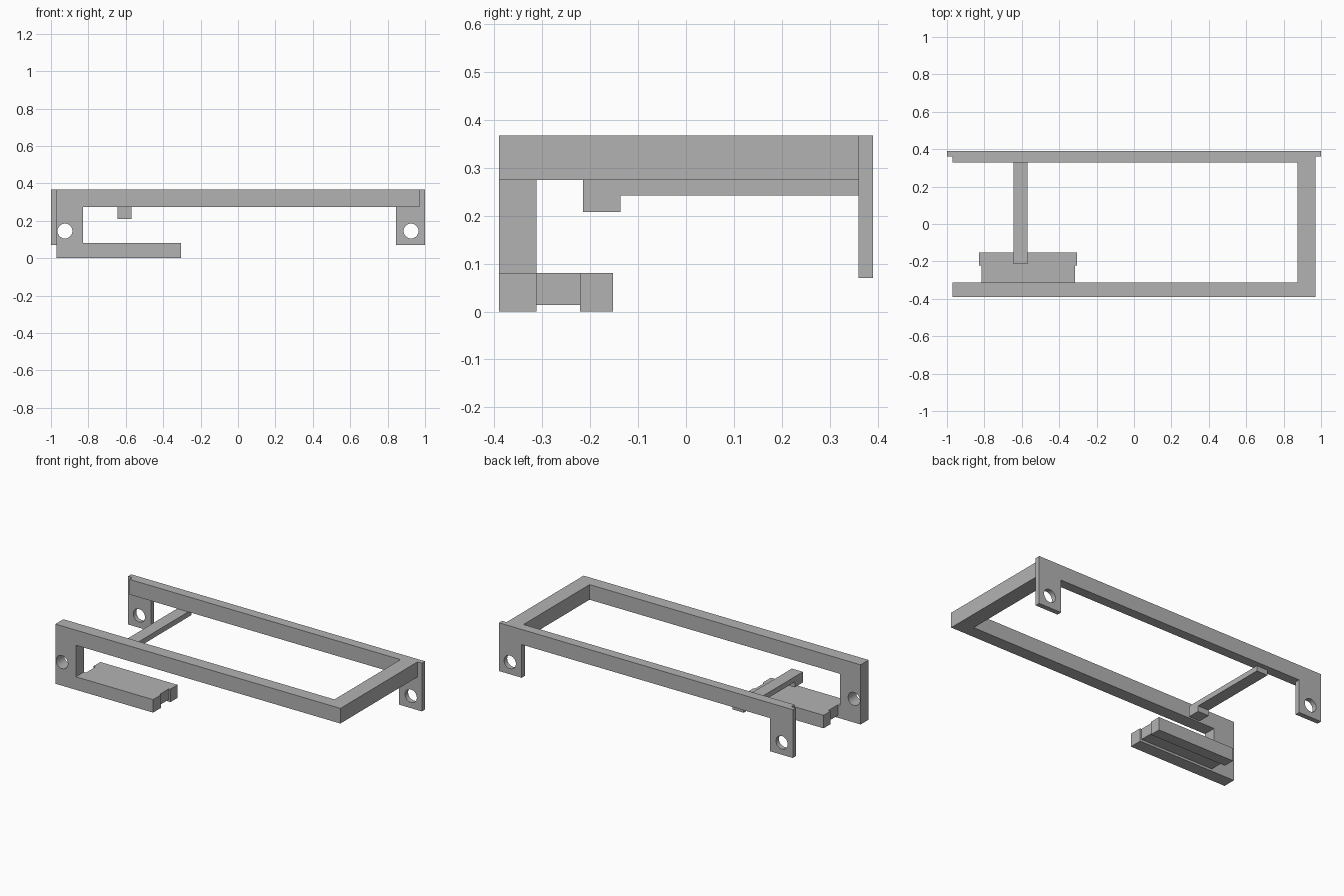
import bpy
import bmesh
import math

cube = bpy.data.objects.get("Cube")
if cube:
    bpy.data.objects.remove(cube, do_unlink=True)

grey = bpy.data.materials.new("plain grey")
grey.use_nodes = True
color = (0.45, 0.45, 0.45, 1)
grey.diffuse_color = color
grey.node_tree.nodes["Principled BSDF"].inputs["Base Color"].default_value = color

BAR_LOW, BAR_TOP = 0.274, 0.367
HOLE_X, HOLE_Z, HOLE_R = 0.925, 0.145, 0.04


def extrude_profile(name, points, y0, y1):
    """Extrude a front (x, z) outline along y."""
    bm = bmesh.new()
    face = bm.faces.new([bm.verts.new((x, y0, z)) for x, z in points])
    new = bmesh.ops.extrude_face_region(bm, geom=[face])["geom"]
    verts = [v for v in new if isinstance(v, bmesh.types.BMVert)]
    bmesh.ops.translate(bm, verts=verts, vec=(0, y1 - y0, 0))
    bmesh.ops.recalc_face_normals(bm, faces=bm.faces)
    mesh = bpy.data.meshes.new(name)
    bm.to_mesh(mesh)
    bm.free()
    mesh.materials.append(grey)
    obj = bpy.data.objects.new(name, mesh)
    bpy.context.collection.objects.link(obj)
    return obj


def box(name, x, y, z):
    outline = [(x[0], z[0]), (x[1], z[0]), (x[1], z[1]), (x[0], z[1])]
    return extrude_profile(name, outline, *y)


def drill(obj, x, y):
    """Cut a round bolt hole through a plate."""
    count = 32
    circle = [(x + HOLE_R * math.cos(math.tau * i / count),
               HOLE_Z + HOLE_R * math.sin(math.tau * i / count)) for i in range(count)]
    cutter = extrude_profile("hole_cutter", circle, y - 0.1, y + 0.1)
    cutter.hide_render = True
    cutter.hide_viewport = True
    cutter.display_type = 'WIRE'
    cut = obj.modifiers.new("bolt hole", 'BOOLEAN')
    cut.operation = 'DIFFERENCE'
    cut.solver = 'EXACT'
    cut.object = cutter


# Front plate: long rail, one leg and the low shelf lip
front = extrude_profile("front_plate", [
    (-0.97, 0), (-0.305, 0), (-0.305, 0.08), (-0.83, 0.08),
    (-0.83, BAR_LOW), (0.97, BAR_LOW), (0.97, BAR_TOP), (-0.97, BAR_TOP)],
    -0.39, -0.312)
drill(front, -HOLE_X, -0.35)

# Back plate: rail with a drilled tab at each end
half = [(0.845, BAR_LOW), (0.845, 0.07), (1, 0.07), (1, BAR_TOP)]
back = extrude_profile("back_plate", half + [(-x, z) for x, z in reversed(half)],
                       0.36, 0.39)
for side in (-1, 1):
    drill(back, side * HOLE_X, 0.375)

# Inner rail and the left side rail
box("back_inner_rail", (-0.97, 0.97), (0.33, 0.36), (BAR_LOW, BAR_TOP))
box("left_side_rail", (0.875, 0.97), (-0.312, 0.33), (BAR_LOW, BAR_TOP))

# Shelf: recessed web and the inner block
box("shelf_web", (-0.815, -0.315), (-0.312, -0.221), (0.014, 0.08))
box("shelf_block", (-0.83, -0.305), (-0.221, -0.152), (0, 0.08))

# Arm below the back rail with a foot at its free end
box("cross_arm", (-0.645, -0.57), (-0.215, 0.36), (0.242, BAR_LOW))
box("cross_arm_foot", (-0.645, -0.57), (-0.215, -0.137), (0.208, 0.242))
